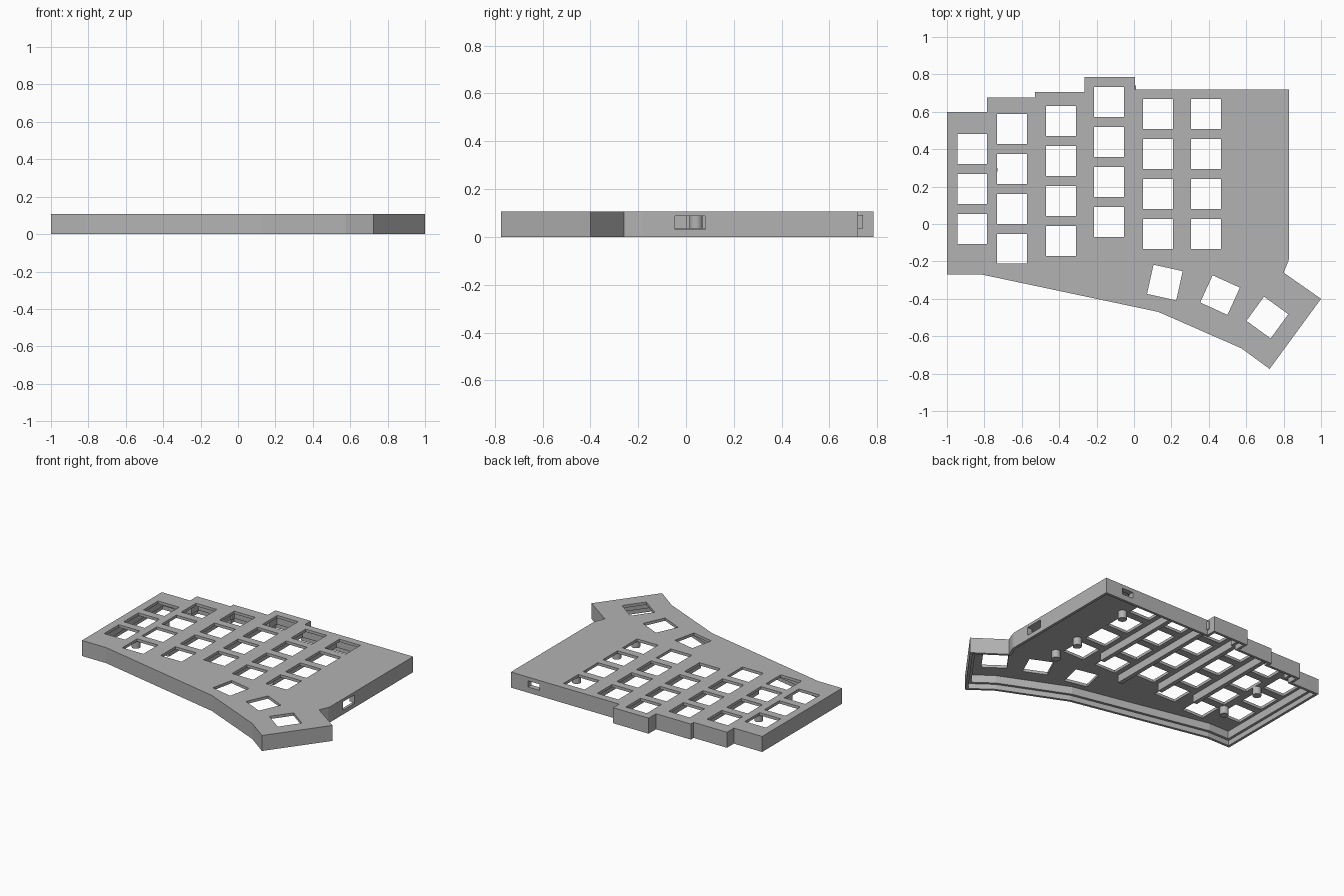
import bpy, bmesh, math
from mathutils import Vector, Matrix

if "Cube" in bpy.data.objects:
    bpy.data.objects.remove(bpy.data.objects["Cube"])

HEIGHT, PLATE_Z, LEDGE_Z = 0.107, 0.088, 0.035
HOLE = 0.16
PITCH = 0.2135

grey = bpy.data.materials.new("case grey")
grey.diffuse_color = (0.45, 0.45, 0.45, 1)
grey.use_nodes = True
grey.node_tree.nodes["Principled BSDF"].inputs["Base Color"].default_value = grey.diffuse_color


def finish(name, bm):
    bmesh.ops.recalc_face_normals(bm, faces=bm.faces)
    mesh = bpy.data.meshes.new(name)
    bm.to_mesh(mesh)
    bm.free()
    mesh.materials.append(grey)
    obj = bpy.data.objects.new(name, mesh)
    bpy.context.collection.objects.link(obj)
    return obj


def prism(name, points, z0, z1):
    bm = bmesh.new()
    face = bm.faces.new([bm.verts.new((x, y, z0)) for x, y in points])
    ext = bmesh.ops.extrude_face_region(bm, geom=[face])
    verts = [v for v in ext["geom"] if isinstance(v, bmesh.types.BMVert)]
    bmesh.ops.translate(bm, verts=verts, vec=(0, 0, z1 - z0))
    return finish(name, bm)


def boxes(name, items):
    """items: (centre, size, rotation about z in degrees)"""
    bm = bmesh.new()
    for centre, size, angle in items:
        m = (Matrix.Translation(centre) @ Matrix.Rotation(math.radians(angle), 4, 'Z')
             @ Matrix.Diagonal((*size, 1)))
        bmesh.ops.create_cube(bm, size=1, matrix=m)
    return finish(name, bm)


def inset(points, d):
    """Offset a clockwise outline inward with mitred corners."""
    out = []
    n = len(points)
    for i in range(n):
        a, b, c = (Vector(points[(i + k) % n]) for k in (-1, 0, 1))
        e1, e2 = (b - a).normalized(), (c - b).normalized()
        n1, n2 = Vector((e1.y, -e1.x)), Vector((e2.y, -e2.x))
        out.append(tuple(b + (n1 + n2) * d / (1 + n1.dot(n2))))
    return out


def cut(target, cutter):
    cutter.hide_render = True
    mod = target.modifiers.new("cut", 'BOOLEAN')
    mod.operation, mod.solver, mod.object = 'DIFFERENCE', 'EXACT', cutter
    bpy.context.view_layer.objects.active = target
    bpy.ops.object.modifier_apply(modifier=mod.name)
    bpy.data.objects.remove(cutter)


# Case outline, clockwise from the back left corner
outline = [(-1, .6), (-.785, .6), (-.785, .675), (-.53, .675), (-.53, .705),
           (-.265, .705), (-.265, .785), (.005, .785), (.005, .72), (.83, .72),
           (.83, -.18), (.825, -.2), (.8, -.26), (1, -.4), (.725, -.775),
           (.575, -.665), (.13, -.47), (-.815, -.27), (-1, -.27)]
case = prism("case", outline, 0, HEIGHT)

# Hollow underside with a stepped ledge for the base
cut(case, prism("pocket", inset(outline, .036), -.1, PLATE_Z))
cut(case, prism("ledge", inset(outline, .018), -.1, LEDGE_Z))

# Key openings: (column x, top row y, rows), then the fanned thumb keys
columns = [(-.865, .4, 3), (-.652, .508, 4), (-.39, .55, 4),
           (-.134, .652, 4), (.128, .588, 4), (.385, .588, 4)]
size = (HOLE, HOLE, .3)
keys = [((x, y - r * PITCH, .1), size, 0) for x, y, rows in columns for r in range(rows)]
keys += [((.165, -.313, .1), size, -12.5), ((.46, -.38, .1), size, -24.5),
         ((.713, -.5, .1), size, -36)]
cut(case, boxes("key_openings", keys))

# Cable ports in the right and back walls
cut(case, boxes("ports", [((.82, .017, .0585), (.12, .125, .057), 0),
                          ((.656, .71, .06), (.085, .12, .042), 0)]))

# Stiffening ribs between the columns: (x, front y, back y)
ribs = [(-.521, -.03, .66), (-.262, -.06, .69), (-.003, -.14, .74), (.256, 0, .7)]
z0, z1 = LEDGE_Z, PLATE_Z + .004
boxes("ribs", [((x, (a + b) / 2, (z0 + z1) / 2), (.03, b - a, z1 - z0), 0)
               for x, a, b in ribs])

# Round mounting posts under the plate
bm = bmesh.new()
for x, y in [(.497, .48), (.497, .042), (.497, -.165), (-.757, .29), (-.757, -.027)]:
    bmesh.ops.create_cone(bm, cap_ends=True, segments=24, radius1=.028, radius2=.028,
                          depth=z1 - z0, matrix=Matrix.Translation((x, y, (z0 + z1) / 2)))
posts = finish("mounting_posts", bm)
bpy.context.view_layer.objects.active = posts
posts.select_set(True)
bpy.ops.object.shade_smooth_by_angle()
